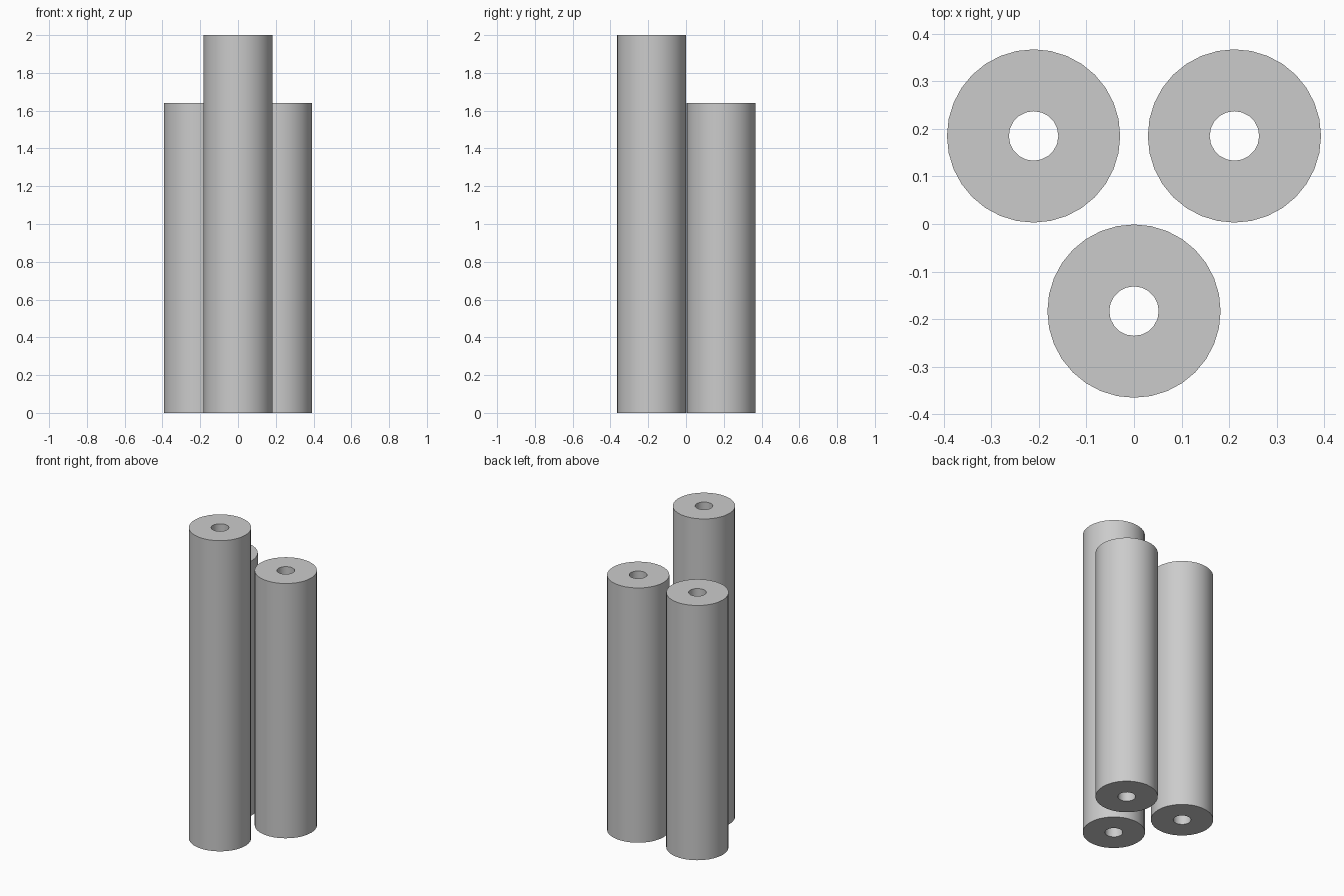
import bpy
import bmesh
import math

cube = bpy.data.objects.get("Cube")
if cube:
    bpy.data.objects.remove(cube, do_unlink=True)

OUTER, INNER = 0.182, 0.052

grey = bpy.data.materials.new("plain grey")
grey.use_nodes = True
colour = (0.6, 0.6, 0.6, 1)
grey.diffuse_color = colour
grey.node_tree.nodes["Principled BSDF"].inputs["Base Color"].default_value = colour


def ring(bm, radius, sides, z):
    """Closed loop of edges at one height."""
    verts = [bm.verts.new((radius * math.cos(a), radius * math.sin(a), z))
             for a in (math.tau * i / sides for i in range(sides))]
    return [bm.edges.new((verts[i - 1], verts[i])) for i in range(sides)]


def tube(name, x, y, height):
    """Upright thick-walled tube with a bore right through it."""
    bm = bmesh.new()
    outer = [ring(bm, OUTER, 32, z) for z in (0, height)]
    inner = [ring(bm, INNER, 20, z) for z in (0, height)]
    # Outer wall, bore and the two ring-shaped ends
    for pair in (outer, inner):
        bmesh.ops.bridge_loops(bm, edges=pair[0] + pair[1])
    for end in zip(outer, inner):
        bmesh.ops.triangle_fill(bm, edges=end[0] + end[1], use_beauty=True)
    bmesh.ops.recalc_face_normals(bm, faces=bm.faces)
    mesh = bpy.data.meshes.new(name)
    bm.to_mesh(mesh)
    bm.free()
    mesh.materials.append(grey)
    obj = bpy.data.objects.new(name, mesh)
    obj.location = (x, y, 0)
    bpy.context.collection.objects.link(obj)
    # Smooth walls, sharp rims
    bpy.ops.object.select_all(action='DESELECT')
    obj.select_set(True)
    bpy.context.view_layer.objects.active = obj
    bpy.ops.object.shade_smooth_by_angle(angle=math.radians(40))


# Tall tube in front, two shorter ones behind
tube("front_tube", 0, -0.183, 2)
for side, x in (("left", 0.211), ("right", -0.211)):
    tube("back_" + side + "_tube", x, 0.185, 1.64)
